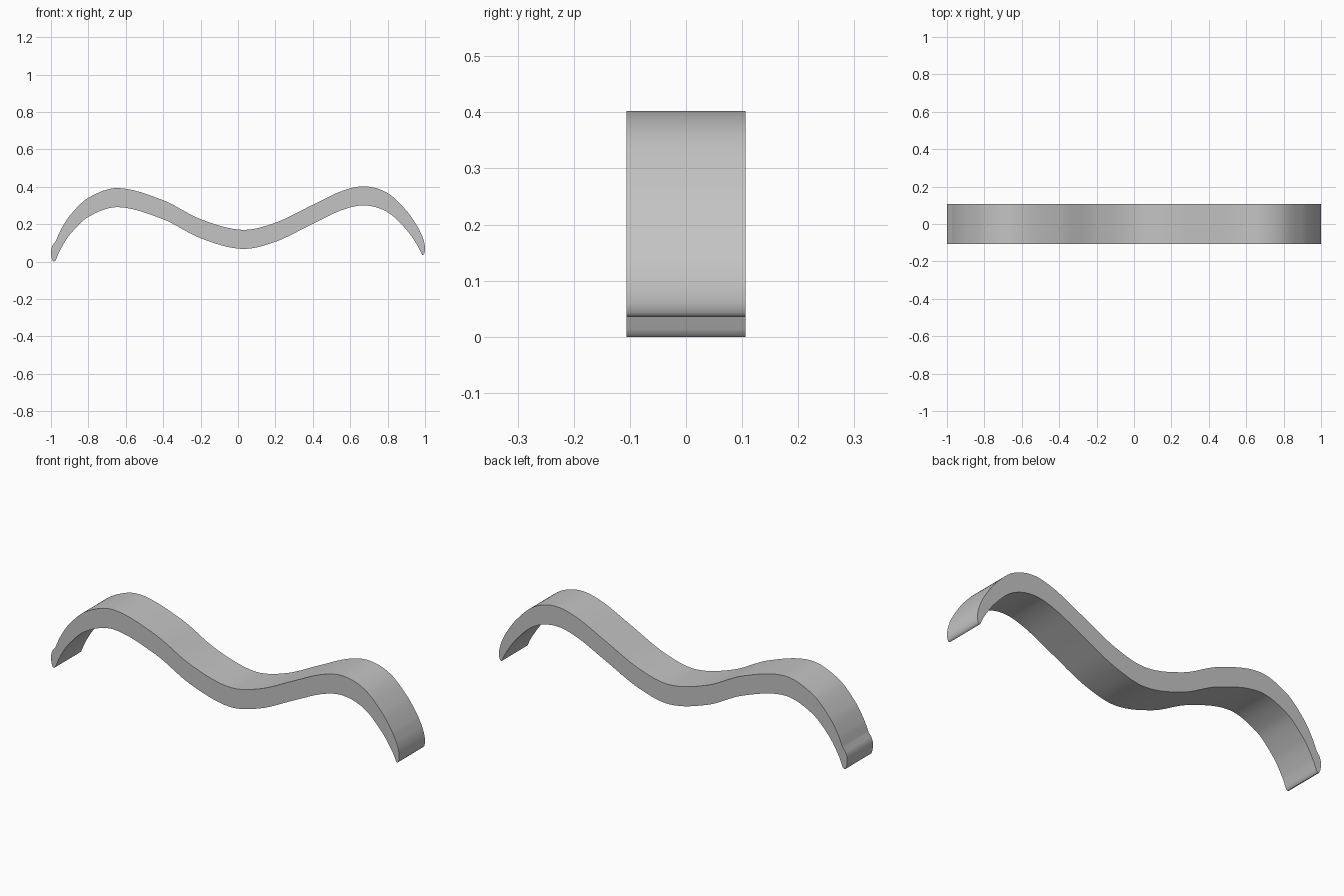
import bpy, bmesh, math
from mathutils import Vector

cube = bpy.data.objects.get("Cube")
if cube:
    bpy.data.objects.remove(cube)

HALF_WIDTH = 0.106
THICKNESS = 0.102
STEPS = 8

# Upper edge of the wave; the lower edge is the same curve dropped by the thickness
upper = [(-0.975, 0.108), (-0.95, 0.165), (-0.9, 0.245), (-0.8, 0.341), (-0.64, 0.393),
         (-0.4, 0.328), (-0.2, 0.227), (0.02, 0.17), (0.2, 0.208), (0.4, 0.304),
         (0.56, 0.379), (0.68, 0.402), (0.8, 0.366), (0.9, 0.273), (0.96, 0.187), (0.985, 0.137)]
# Rounded tips, from the upper edge to the lower edge
left_tip = [(-0.99, 0.09), (-0.998, 0.07), (-1, 0.045), (-0.997, 0.02), (-0.99, 0.003), (-0.982, 0)]
right_tip = [(0.994, 0.11), (0.999, 0.085), (1, 0.06), (0.996, 0.043), (0.99, 0.036)]


def smooth_path(points):
    """Spline through the points, with tangents taken from their neighbours."""
    pts = [Vector(p) for p in points]
    tangents = []
    for i in range(len(pts)):
        a, b = pts[max(i - 1, 0)], pts[min(i + 1, len(pts) - 1)]
        tangents.append((b.y - a.y) / (b.x - a.x))
    path = []
    for i in range(len(pts) - 1):
        p, q = pts[i], pts[i + 1]
        third = (q.x - p.x) / 3
        h1 = p + Vector((third, third * tangents[i]))
        h2 = q - Vector((third, third * tangents[i + 1]))
        for s in range(STEPS):
            t = s / STEPS
            u = 1 - t
            path.append(p * u**3 + h1 * 3 * u * u * t + h2 * 3 * u * t * t + q * t**3)
    return path + [pts[-1]]


# Side outline as one loop
top = smooth_path(upper)
bottom = [p - Vector((0, THICKNESS)) for p in top]
outline = top + [Vector(p) for p in right_tip] + bottom[::-1] + [Vector(p) for p in left_tip[::-1]]

# Extrude the outline across the width
bm = bmesh.new()
side = bm.faces.new([bm.verts.new((p.x, -HALF_WIDTH, p.y)) for p in outline])
extruded = bmesh.ops.extrude_face_region(bm, geom=[side], use_keep_orig=True)
moved = [v for v in extruded["geom"] if isinstance(v, bmesh.types.BMVert)]
bmesh.ops.translate(bm, verts=moved, vec=(0, 2 * HALF_WIDTH, 0))
bmesh.ops.recalc_face_normals(bm, faces=bm.faces)
bmesh.ops.triangulate(bm, faces=[f for f in bm.faces if len(f.verts) > 4])

mesh = bpy.data.meshes.new("wavy_strip")
bm.to_mesh(mesh)
bm.free()
strip = bpy.data.objects.new("wavy_strip", mesh)
bpy.context.collection.objects.link(strip)

# Plain grey material
grey = bpy.data.materials.new("light_grey")
grey.use_nodes = True
colour = (0.55, 0.55, 0.55, 1)
grey.diffuse_color = colour
grey.node_tree.nodes["Principled BSDF"].inputs["Base Color"].default_value = colour
mesh.materials.append(grey)

# Smooth along the wave, sharp at the side edges
bpy.ops.object.select_all(action="DESELECT")
strip.select_set(True)
bpy.context.view_layer.objects.active = strip
bpy.ops.object.shade_smooth_by_angle(angle=math.radians(40))
